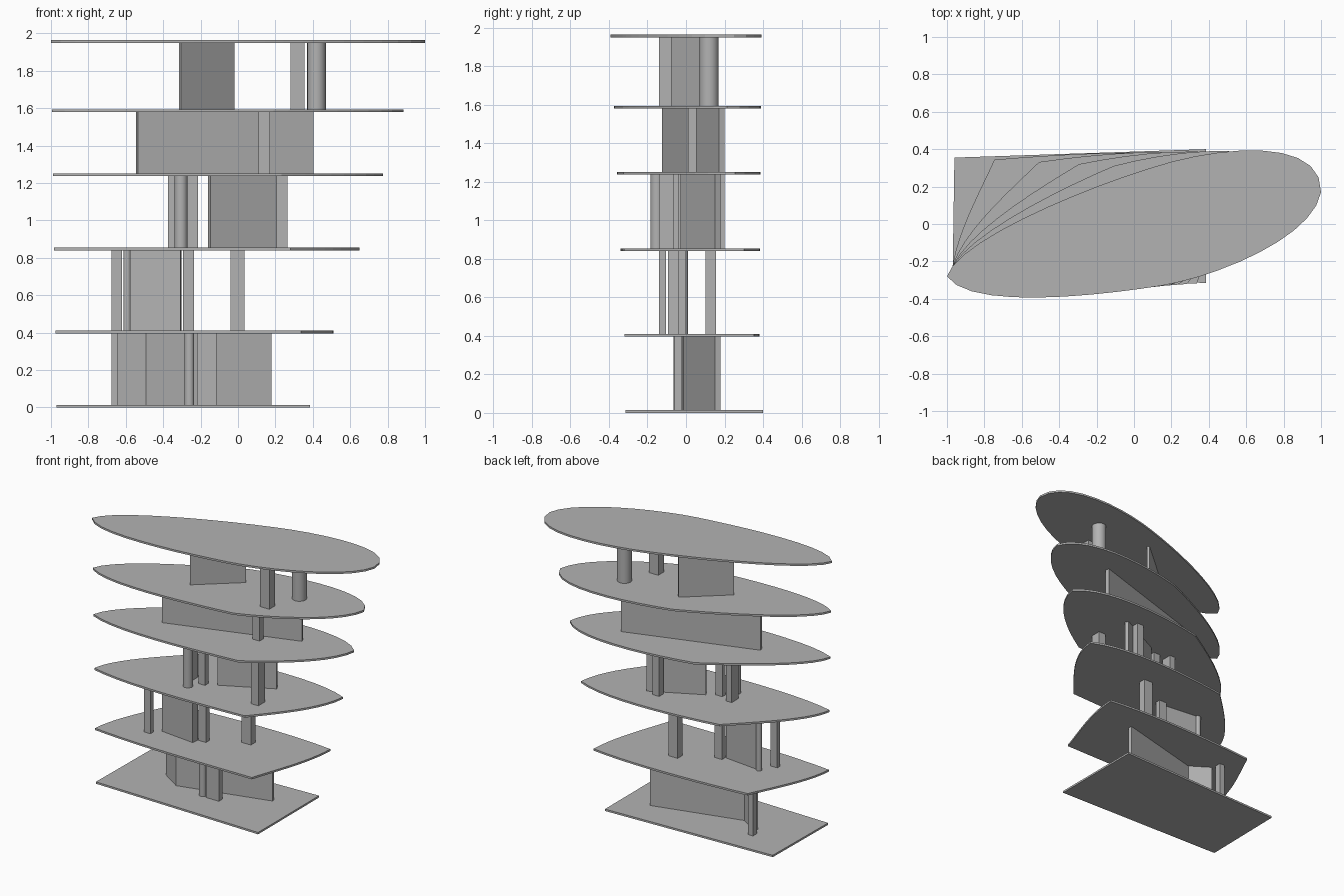
import bpy, bmesh, math
from mathutils import Vector
from mathutils.geometry import interpolate_bezier

cube = bpy.data.objects.get("Cube")
if cube:
    bpy.data.objects.remove(cube)

gray = bpy.data.materials.new("plain gray")
gray.use_nodes = True
gray.diffuse_color = (0.45, 0.45, 0.45, 1)
gray.node_tree.nodes["Principled BSDF"].inputs["Base Color"].default_value = gray.diffuse_color

THICK = 0.014
FLOORS = [0, 0.396, 0.84, 1.237, 1.58, 1.949]


def prism(name, outline, z0, z1):
    """Extrude a flat outline between two heights."""
    bm = bmesh.new()
    face = bm.faces.new([bm.verts.new((p[0], p[1], z0)) for p in outline])
    top = bmesh.ops.extrude_face_region(bm, geom=[face])["geom"]
    for v in top:
        if isinstance(v, bmesh.types.BMVert):
            v.co.z = z1
    bmesh.ops.recalc_face_normals(bm, faces=bm.faces)
    mesh = bpy.data.meshes.new(name)
    bm.to_mesh(mesh)
    bm.free()
    mesh.materials.append(gray)
    ob = bpy.data.objects.new(name, mesh)
    bpy.context.collection.objects.link(ob)
    return ob


def span(level):
    return FLOORS[level] + THICK, FLOORS[level + 1]


def post(name, level, x0, x1, y0, y1):
    prism(name, [(x0, y0), (x1, y0), (x1, y1), (x0, y1)], *span(level))


def column(name, level, x, y, r, sides=20):
    ring = [(x + r * math.cos(math.tau * i / sides), y + r * math.sin(math.tau * i / sides))
            for i in range(sides)]
    ob = prism(name, ring, *span(level))
    for poly in ob.data.polygons:
        poly.use_smooth = abs(poly.normal.z) < 0.5
    bpy.context.view_layer.objects.active = ob
    ob.select_set(True)
    bpy.ops.object.shade_smooth_by_angle()
    ob.select_set(False)


def wall(name, level, path, thick):
    """Thin upright wall along a path, mitred at its bends."""
    pts = [Vector(p) for p in path]
    left, right = [], []
    for i, p in enumerate(pts):
        dirs = [(pts[j + 1] - pts[j]).normalized() for j in (i - 1, i) if 0 <= j < len(pts) - 1]
        normals = [Vector((-d.y, d.x)) for d in dirs]
        n = sum(normals, Vector((0, 0))).normalized()
        off = n * thick / 2 / n.dot(normals[0])
        left.append(p + off)
        right.append(p - off)
    prism(name, left + right[::-1], *span(level))


# Floor plates: a four-cornered slab morphing into a slanted oval
base = [Vector(p) for p in ((-0.97, -0.28), (-0.96, 0.355), (0.385, 0.4), (0.385, -0.315))]
oval = [[Vector(p) for p in side] for side in (
    ((-1, -0.28), (-0.95, -0.1), (-0.33, 0.17), (0.09, 0.3)),
    ((0.09, 0.3), (0.45, 0.42), (1.01, 0.47), (1, 0.17)),
    ((1, 0.17), (0.96, -0.07), (0.45, -0.28), (0.145, -0.33)),
    ((0.145, -0.33), (-0.2, -0.385), (-0.88, -0.46), (-1, -0.28)))]
for level, z in enumerate(FLOORS):
    t = z / FLOORS[-1]
    outline = []
    for i, side in enumerate(oval):
        a, b = base[i], base[(i + 1) % 4]
        ctrl = [a.lerp(b, k / 3).lerp(side[k], t) for k in range(4)]
        outline += interpolate_bezier(*ctrl, 11)[:-1]
    prism(f"floor_plate_{level}", outline, z, z + THICK)

# Ground storey
wall("bent_wall", 0, [(-0.635, 0.09), (-0.49, -0.005), (0.175, 0.165)], 0.03)
post("ground_back_post", 0, -0.675, -0.635, 0.13, 0.18)
post("ground_front_post", 0, -0.22, -0.115, -0.06, -0.02)
column("ground_column", 0, -0.26, -0.04, 0.026)

# Second storey
wall("second_wall", 1, [(-0.575, -0.035), (-0.305, -0.065)], 0.055)
post("second_left_post", 1, -0.675, -0.62, -0.14, -0.105)
post("second_middle_post", 1, -0.295, -0.235, -0.04, 0)
post("second_right_post", 1, -0.04, 0.035, 0.1, 0.155)
column("second_column", 1, -0.593, -0.01, 0.02)

# Third storey
wall("third_wall", 2, [(-0.155, -0.015), (0.205, 0.165)], 0.03)
post("third_back_post", 2, 0.08, 0.135, 0.15, 0.2)
post("third_front_post", 2, 0.205, 0.265, -0.14, -0.065)
post("third_left_post", 2, -0.375, -0.33, -0.08, 0)
post("third_middle_post", 2, -0.27, -0.215, -0.08, -0.04)
column("third_column", 2, -0.305, -0.15, 0.035)

# Fourth storey
wall("fourth_wall", 3, [(-0.54, -0.11), (0.4, 0.185)], 0.03)
post("fourth_post", 3, 0.11, 0.17, 0.01, 0.055)

# Top storey
wall("top_wall", 4, [(-0.31, -0.12), (-0.025, 0.125)], 0.02)
post("top_post", 4, 0.28, 0.355, -0.14, -0.075)
column("top_column", 4, 0.42, 0.12, 0.05)
